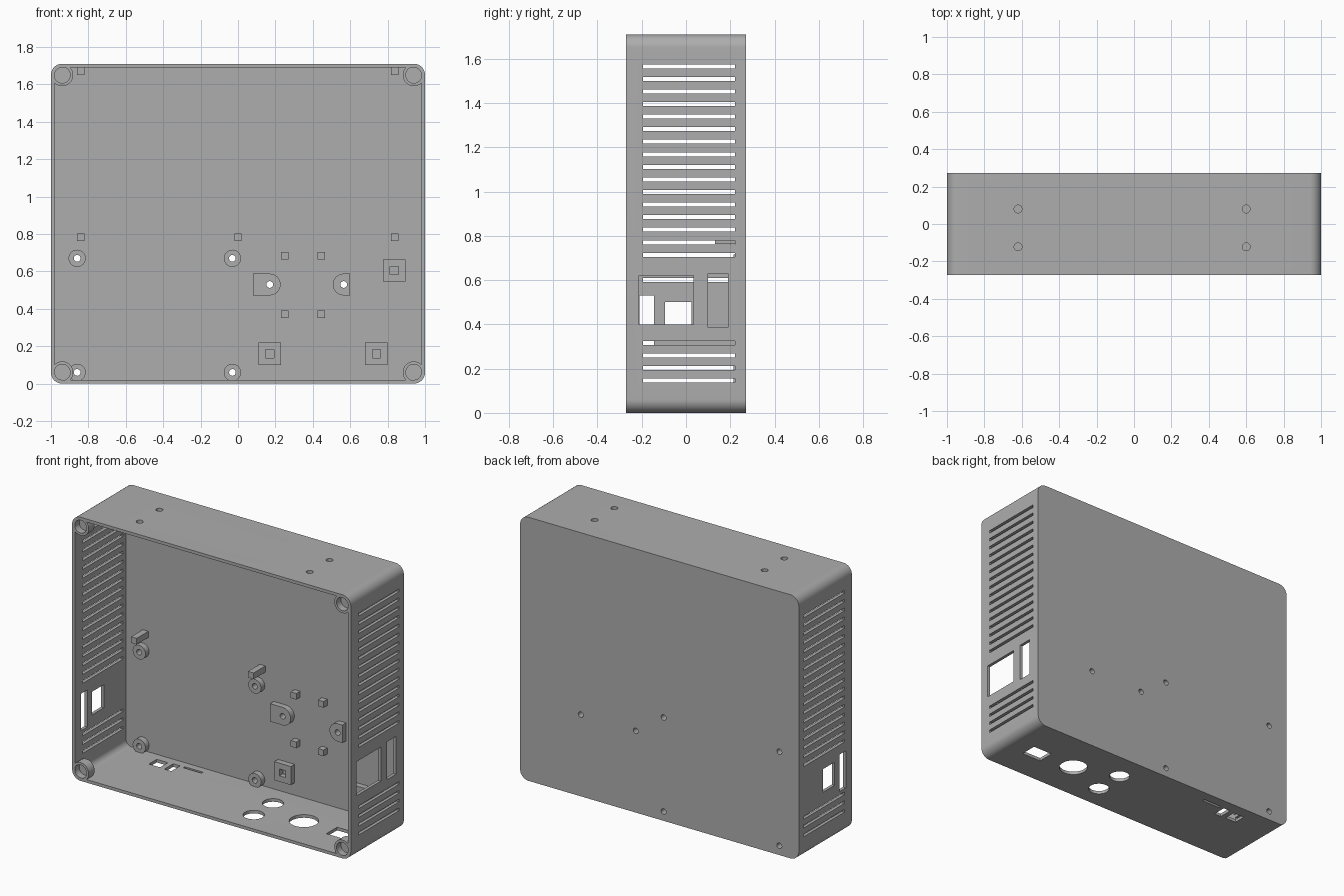
import bpy, bmesh, math
from mathutils import Matrix

if "Cube" in bpy.data.objects:
    bpy.data.objects.remove(bpy.data.objects["Cube"], do_unlink=True)

W, H, D = 1.0, 1.71, 0.272      # half width, height, half depth
T, R = 0.02, 0.06               # wall thickness, corner radius
BACK = D - T                    # inside face of the back panel

grey = bpy.data.materials.new("plain grey")
grey.use_nodes = True
grey.diffuse_color = (0.42, 0.42, 0.42, 1)
grey.node_tree.nodes["Principled BSDF"].inputs["Base Color"].default_value = (0.42, 0.42, 0.42, 1)


def box(bm, x0, x1, y0, y1, z0, z1):
    m = Matrix.Translation(((x0 + x1) / 2, (y0 + y1) / 2, (z0 + z1) / 2))
    bmesh.ops.create_cube(bm, size=1, matrix=m @ Matrix.Diagonal((x1 - x0, y1 - y0, z1 - z0, 1)))


def cyl(bm, x, y, z, r, length, axis="Y", sides=32):
    m = Matrix.Translation((x, y, z))
    if axis == "Y":
        m = m @ Matrix.Rotation(math.pi / 2, 4, "X")
    bmesh.ops.create_cone(bm, cap_ends=True, segments=sides, radius1=r, radius2=r,
                          depth=length, matrix=m)


def prism(bm, outline, y0, y1):
    face = bm.faces.new([bm.verts.new((x, y0, z)) for x, z in outline])
    ext = bmesh.ops.extrude_face_region(bm, geom=[face])
    verts = [v for v in ext["geom"] if isinstance(v, bmesh.types.BMVert)]
    bmesh.ops.translate(bm, vec=(0, y1 - y0, 0), verts=verts)
    bmesh.ops.recalc_face_normals(bm, faces=bm.faces)


def rounded_rect(inset):
    r, pts = R - inset, []
    corners = ((W - R, H - R), (R - W, H - R), (R - W, R), (W - R, R))
    for i, (cx, cz) in enumerate(corners):
        for k in range(13):
            a = math.pi / 2 * (i + k / 12)
            pts.append((cx + r * math.cos(a), cz + r * math.sin(a)))
    return pts


def d_shape(x, z, r, flat_x):
    s = 1 if flat_x < x else -1
    arc = [math.pi * (k / 16 - 0.5) for k in range(17)]
    pts = [(x + s * r * math.cos(a), z + r * math.sin(a)) for a in arc]
    return pts + [(flat_x, z + r), (flat_x, z - r)]


def make(name, bm):
    mesh = bpy.data.meshes.new(name)
    bm.to_mesh(mesh)
    bm.free()
    ob = bpy.data.objects.new(name, mesh)
    bpy.context.collection.objects.link(ob)
    mesh.materials.append(grey)
    return ob


def cut(ob, fill):
    """Subtract whatever shapes the fill function adds."""
    bm = bmesh.new()
    fill(bm)
    cutter = make("cutter", bm)
    cutter.hide_render = True
    mod = ob.modifiers.new("cut", "BOOLEAN")
    mod.operation, mod.solver, mod.object = "DIFFERENCE", "EXACT", cutter
    bpy.context.view_layer.objects.active = ob
    bpy.ops.object.modifier_apply(modifier=mod.name)
    bpy.data.objects.remove(cutter, do_unlink=True)


def part(name, add, hollow=None):
    bm = bmesh.new()
    add(bm)
    ob = make(name, bm)
    if hollow:
        cut(ob, hollow)
    parts.append(ob)
    return ob


parts = []
ROUND = [(-0.86, 0.67), (-0.03, 0.67), (-0.03, 0.06), (-0.86, 0.06)]
TABS = [(0.17, 0.53, 0.08), (0.565, 0.53, 0.6)]

# Open tray with rounded corners
case = part("case_shell", lambda b: prism(b, rounded_rect(0), -D, D),
            lambda b: prism(b, rounded_rect(T), -D - 0.1, BACK))


def side_openings(b):
    # Ventilation slots, skipped where the connector windows sit
    for i in range(26):
        z = 0.146 + i * 0.0568
        for s in (-1, 1):
            if (3 if s < 0 else 4) <= i < (8 if s < 0 else 10):
                continue
            box(b, s * W - 0.05, s * W + 0.05, -0.195, 0.222, z - 0.009, z + 0.009)
    # Connector windows
    for s, y0, y1, z0, z1 in ((1, -0.212, 0.035, 0.4, 0.62), (1, 0.1, 0.19, 0.385, 0.63),
                              (-1, -0.21, -0.145, 0.29, 0.53), (-1, -0.095, 0.025, 0.35, 0.5)):
        box(b, s * W - 0.05, s * W + 0.05, y0, y1, z0, z1)


def floor_openings(b):
    for x, y, r in ((0.48, -0.01, 0.087), (0.19, 0.088, 0.063), (0.19, -0.11, 0.063)):
        cyl(b, x, y, 0, r, 0.1, "Z")
    for x, y, w, d in ((0.76, -0.025, 0.14, 0.11), (-0.46, 0.197, 0.13, 0.016),
                       (-0.58, 0.155, 0.05, 0.09), (-0.68, 0.155, 0.08, 0.08)):
        box(b, x - w / 2, x + w / 2, y - d / 2, y + d / 2, -0.05, 0.05)


def roof_holes(b):
    for x in (-0.62, 0.6):
        for y in (-0.122, 0.08):
            cyl(b, x, y, H, 0.021, 0.1, "Z", 24)


def screw_holes(b):
    for x, z in ROUND + [t[:2] for t in TABS]:
        cyl(b, x, D, z, 0.018, 0.3, "Y", 24)


for opening in (side_openings, floor_openings, roof_holes, screw_holes):
    cut(case, opening)

# Corner sockets at the open front
for i, (x, z) in enumerate((sx * (W - R), z) for sx in (-1, 1) for z in (R, H - R)):
    part(f"corner_socket_{i}", lambda b: cyl(b, x, -D + 0.0305, z, R - 0.001, 0.06),
         lambda b: cyl(b, x, -D, z, 0.043, 0.09))

# Round standoffs and rounded tabs on the back panel
for i, (x, z) in enumerate(ROUND):
    part(f"round_standoff_{i}", lambda b: cyl(b, x, BACK - 0.015, z, 0.046, 0.045), screw_holes)
for i, (x, z, flat) in enumerate(TABS):
    part(f"rounded_tab_{i}", lambda b: prism(b, d_shape(x, z, 0.058, flat), BACK - 0.038, BACK + 0.007),
         screw_holes)

# Square pads with square sockets
for i, (x, z) in enumerate(((0.17, 0.16), (0.74, 0.16), (0.835, 0.605))):
    part(f"square_pad_{i}",
         lambda b: box(b, x - 0.06, x + 0.06, BACK - 0.038, BACK + 0.007, z - 0.06, z + 0.06),
         lambda b: box(b, x - 0.022, x + 0.022, 0, BACK - 0.004, z - 0.022, z + 0.022))

# Square pegs: four short, five long
PEGS = [(x, z, 0.04) for x in (0.25, 0.445) for z in (0.37, 0.685)]
PEGS += [(x, z, 0.12) for x, z in ((-0.84, 0.782), (0, 0.782), (0.838, 0.782),
                                   (-0.84, 1.67), (0.838, 1.67))]
for i, (x, z, length) in enumerate(PEGS):
    part(f"peg_{i}", lambda b: box(b, x - 0.02, x + 0.02, BACK - length, BACK + 0.007, z - 0.02, z + 0.02))

# Smooth the curved walls, keep edges crisp
bpy.ops.object.select_all(action="DESELECT")
for ob in parts:
    ob.select_set(True)
bpy.context.view_layer.objects.active = case
bpy.ops.object.shade_smooth_by_angle(angle=math.radians(30))
